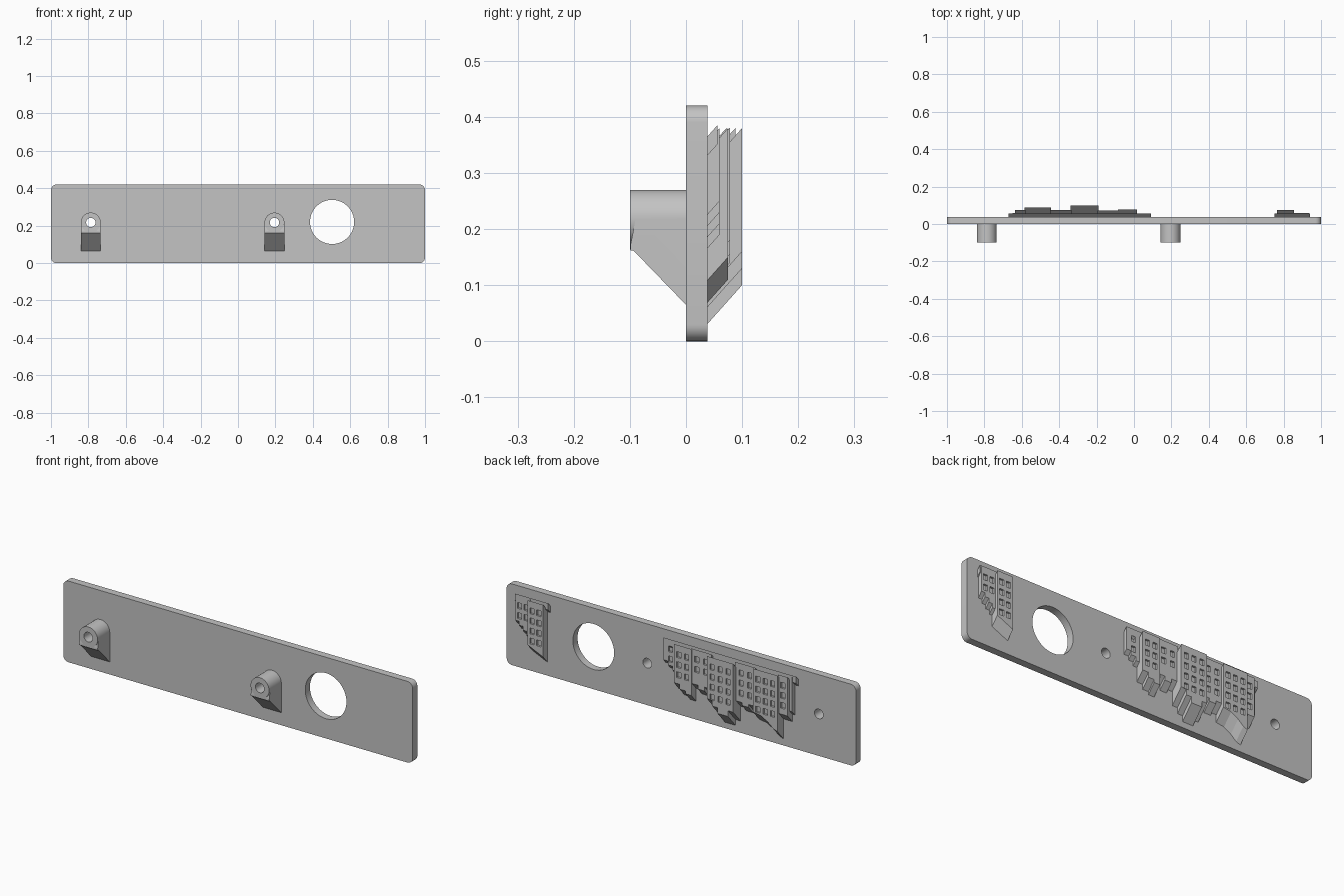
import bpy, bmesh, math

cube = bpy.data.objects.get("Cube")
if cube:
    bpy.data.objects.remove(cube, do_unlink=True)

grey = bpy.data.materials.new("plain grey")
grey.use_nodes = True
grey.diffuse_color = (0.55, 0.55, 0.55, 1)
grey.node_tree.nodes["Principled BSDF"].inputs["Base Color"].default_value = grey.diffuse_color

BACK = 0.038      # rear surface of the panel
SLANT = 1.12      # rise of the relief per unit of depth
ROOF = 0.38       # top of the relief at its outer face


def finish(name, bm):
    bmesh.ops.recalc_face_normals(bm, faces=bm.faces)
    mesh = bpy.data.meshes.new(name)
    bm.to_mesh(mesh)
    bm.free()
    mesh.materials.append(grey)
    ob = bpy.data.objects.new(name, mesh)
    bpy.context.collection.objects.link(ob)
    return ob


def add_prism(bm, outline, y0, y1, slant=0):
    """Extrude an (x, z) outline from y0 to y1; it is given at y1."""
    drop = (y1 - y0) * slant
    inner = [bm.verts.new((x, y0, z - drop)) for x, z in outline]
    outer = [bm.verts.new((x, y1, z)) for x, z in outline]
    bm.faces.new(inner)
    bm.faces.new(outer[::-1])
    n = len(outline)
    for i in range(n):
        j = (i + 1) % n
        bm.faces.new((inner[i], inner[j], outer[j], outer[i]))


def prism(name, outline, y0, y1, slant=0):
    bm = bmesh.new()
    add_prism(bm, outline, y0, y1, slant)
    return finish(name, bm)


def arc(cx, cz, r, start=0, end=360, n=48):
    return [(cx + r * math.cos(math.radians(start + (end - start) * i / n)),
             cz + r * math.sin(math.radians(start + (end - start) * i / n)))
            for i in range(n if end - start == 360 else n + 1)]


def rect(cx, cz, w, h):
    return [(cx - w / 2, cz - h / 2), (cx + w / 2, cz - h / 2),
            (cx + w / 2, cz + h / 2), (cx - w / 2, cz + h / 2)]


def boolean(ob, other, operation="DIFFERENCE"):
    other.hide_render = True
    mod = ob.modifiers.new("cut", "BOOLEAN")
    mod.operation = operation
    mod.object = other
    mod.solver = "EXACT"
    bpy.context.view_layer.objects.active = ob
    bpy.ops.object.modifier_apply(modifier=mod.name)
    bpy.data.objects.remove(other, do_unlink=True)


def smooth(ob):
    bpy.ops.object.select_all(action="DESELECT")
    ob.select_set(True)
    bpy.context.view_layer.objects.active = ob
    bpy.ops.object.shade_smooth_by_angle(angle=math.radians(30))


# Panel with rounded corners and a large round opening
R, H = 0.03, 0.42
corners = [(1 - R, H - R, 0), (R - 1, H - R, 90), (R - 1, R, 180), (1 - R, R, 270)]
panel = prism("panel", [p for x, z, a in corners for p in arc(x, z, R, a, a + 90, 8)], 0, BACK)
boolean(panel, prism("opening_cutter", arc(0.503, 0.22, 0.118, n=64), -0.1, 0.1))

# Two screw bosses on sloping gussets, bored through the panel
for side, x in (("right", -0.787), ("left", 0.195)):
    boss = prism(side + "_boss", arc(x, 0.217, 0.053), -0.1, 0.01)
    bm = bmesh.new()
    profile = [(0.005, 0.065), (0, 0.065), (-0.094, 0.162), (-0.099, 0.162),
               (-0.099, 0.172), (-0.09, 0.217), (0.005, 0.217)]
    ends = [[bm.verts.new((x + s * 0.053, y, z)) for y, z in profile] for s in (-1, 1)]
    for e in ends:
        bm.faces.new(e)
    for i in range(len(profile)):
        j = i - 1
        bm.faces.new((ends[0][i], ends[0][j], ends[1][j], ends[1][i]))
    boolean(boss, finish("gusset", bm), "UNION")
    for target in (boss, panel):
        boolean(target, prism("bore_cutter", arc(x, 0.217, 0.025, n=32), -0.2, 0.2))
    smooth(boss)
smooth(panel)


def steps(x0, x1, heights):
    """Stepped lower edge running from x0 to x1."""
    w = (x1 - x0) / len(heights)
    return [(x0 + w * (i + k), z) for i, z in enumerate(heights) for k in (0, 1)]


def house(name, bottom, depth, cols, rows, top=ROOF):
    """Slanted relief block with a grid of recessed windows."""
    x0, x1 = bottom[0][0], bottom[-1][0]
    ob = prism(name, [(x0, top)] + bottom + [(x1, top)], BACK - 0.005, depth, SLANT)
    bm = bmesh.new()
    pitch = (x1 - x0) / (cols + 0.3)
    for c in range(cols):
        for r in range(rows):
            x = (x0 + x1) / 2 + pitch * (c - (cols - 1) / 2)
            z = top - 0.05 - 0.052 * r
            add_prism(bm, rect(x, z, 0.024, 0.03), depth - 0.01, depth + 0.01)
    boolean(ob, finish("window_cutter", bm))


# Long row of houses
house("end_house_left", steps(0.09, 0.01, [0.27, 0.25, 0.23]), 0.056, 1, 2, 0.385)
house("house_two", steps(0.015, -0.085, [0.18, 0.155, 0.14]), 0.078, 2, 3)
house("house_three", steps(-0.08, -0.195, [0.2, 0.18, 0.2]), 0.072, 2, 2)
house("tall_house", steps(-0.19, -0.34, [0.16, 0.13, 0.1, 0.1, 0.13]), 0.1, 3, 4)
house("house_five", steps(-0.335, -0.45, [0.18, 0.165, 0.18]), 0.076, 2, 3)
house("curved_house", [(-0.445, 0.155), (-0.49, 0.148), (-0.53, 0.125),
                       (-0.56, 0.1), (-0.585, 0.09)], 0.088, 3, 4)
house("house_seven", [(-0.58, 0.18), (-0.635, 0.18)], 0.076, 1, 3)
house("end_house_right", [(-0.63, 0.2), (-0.65, 0.2)], 0.06, 0, 0)

# Short pair of houses
house("pair_house_left", steps(0.935, 0.85, [0.25, 0.23, 0.21, 0.19]), 0.06, 2, 2)
house("pair_house_right", [(0.855, 0.15), (0.765, 0.11)], 0.075, 2, 4)

# Eaves running behind the houses
for name, x0, x1 in (("long_eave", -0.67, 0.085), ("short_eave", 0.75, 0.94)):
    prism(name, rect((x0 + x1) / 2, 0.368, x1 - x0, 0.034), BACK - 0.005, 0.056, SLANT)
